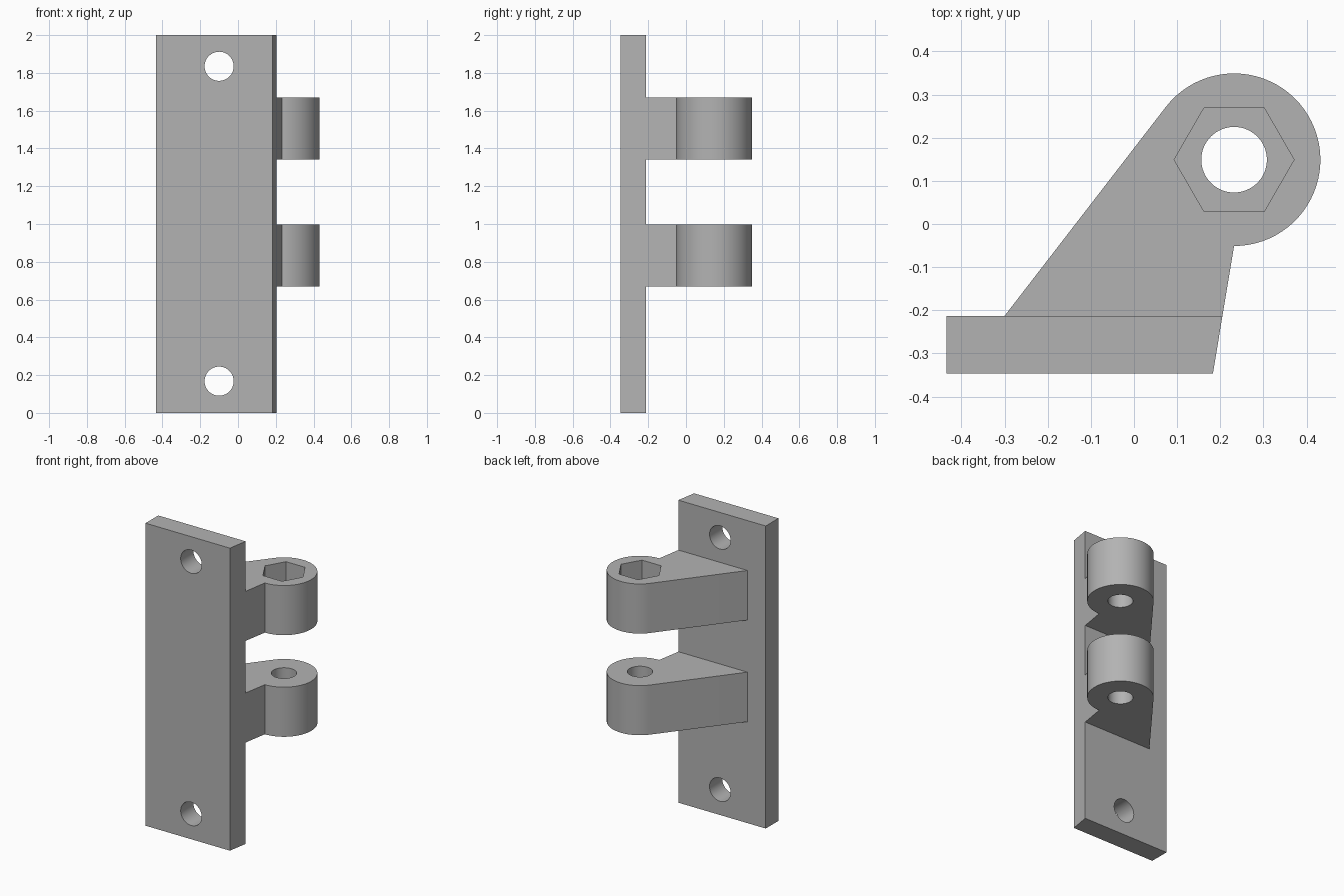
import bpy
import bmesh
from math import asin, atan2, cos, hypot, pi, radians, sin
from mathutils import Matrix

if "Cube" in bpy.data.objects:
    bpy.data.objects.remove(bpy.data.objects["Cube"])

grey = bpy.data.materials.new("plain grey")
grey.use_nodes = True
colour = (0.45, 0.45, 0.45, 1)
grey.diffuse_color = colour
grey.node_tree.nodes["Principled BSDF"].inputs["Base Color"].default_value = colour

PIN_X, PIN_Y, PIN_R = 0.232, 0.149, 0.2
PLATE_BACK = -0.213


def add_object(name, bm):
    bmesh.ops.recalc_face_normals(bm, faces=bm.faces)
    mesh = bpy.data.meshes.new(name)
    bm.to_mesh(mesh)
    bm.free()
    mesh.materials.append(grey)
    obj = bpy.data.objects.new(name, mesh)
    bpy.context.collection.objects.link(obj)
    return obj


def extrude_profile(name, points, z0, z1):
    bm = bmesh.new()
    face = bm.faces.new([bm.verts.new((x, y, z0)) for x, y in points])
    new = bmesh.ops.extrude_face_region(bm, geom=[face])["geom"]
    verts = [v for v in new if isinstance(v, bmesh.types.BMVert)]
    bmesh.ops.translate(bm, verts=verts, vec=(0, 0, z1 - z0))
    return add_object(name, bm)


def cut_prism(target, centre, radius, depth, sides=64, along_y=False):
    """Cut a straight round or many-sided hole through the target."""
    bm = bmesh.new()
    matrix = Matrix.Translation(centre)
    if along_y:
        matrix = matrix @ Matrix.Rotation(pi / 2, 4, "X")
    bmesh.ops.create_cone(bm, cap_ends=True, segments=sides, radius1=radius,
                          radius2=radius, depth=depth, matrix=matrix)
    if sides == 6:
        # Put hexagon corners on the x axis
        bmesh.ops.rotate(bm, verts=bm.verts, cent=centre,
                         matrix=Matrix.Rotation(pi / 6, 3, "Z"))
    cutter = add_object("hole_cutter", bm)
    cutter.hide_render = True
    mod = target.modifiers.new("hole", "BOOLEAN")
    mod.operation = "DIFFERENCE"
    mod.solver = "EXACT"
    mod.object = cutter
    bpy.ops.object.select_all(action="DESELECT")
    bpy.context.view_layer.objects.active = target
    target.select_set(True)
    bpy.ops.object.modifier_apply(modifier=mod.name)
    bpy.data.objects.remove(cutter)


def smooth(obj):
    bpy.ops.object.select_all(action="DESELECT")
    bpy.context.view_layer.objects.active = obj
    obj.select_set(True)
    bpy.ops.object.shade_smooth_by_angle(angle=radians(25))


# Mounting plate with one slanted edge and two screw holes
plate = extrude_profile("mounting_plate", [
    (-0.434, -0.346), (0.183, -0.346), (0.205, PLATE_BACK), (-0.434, PLATE_BACK)], 0, 2)
for z in (0.168, 1.835):
    cut_prism(plate, (-0.1, -0.28, z), 0.077, 0.4, along_y=True)
smooth(plate)

# Hinge arm outline: straight side meets the round knuckle at a tangent
root_x = -0.3
dx, dy = PIN_X - root_x, PIN_Y - PLATE_BACK
start = atan2(dy, dx) + asin(PIN_R / hypot(dx, dy)) + pi / 2
steps = 48
arc = []
for i in range(steps + 1):
    a = start + (-pi / 2 - start) * i / steps
    arc.append((PIN_X + PIN_R * cos(a), PIN_Y + PIN_R * sin(a)))
outline = [(root_x, PLATE_BACK)] + arc + [(0.205, PLATE_BACK)]

# Two hinge arms with a pin hole each
for name, z0, z1 in (("lower_hinge_arm", 0.67, 0.998), ("upper_hinge_arm", 1.342, 1.67)):
    arm = extrude_profile(name, outline, z0, z1)
    cut_prism(arm, (PIN_X, PIN_Y, (z0 + z1) / 2), 0.076, 0.6)
    if name.startswith("upper"):
        # Hexagonal nut pocket in the top
        cut_prism(arm, (PIN_X, PIN_Y, z1), 0.139, 0.34, sides=6)
    smooth(arm)
